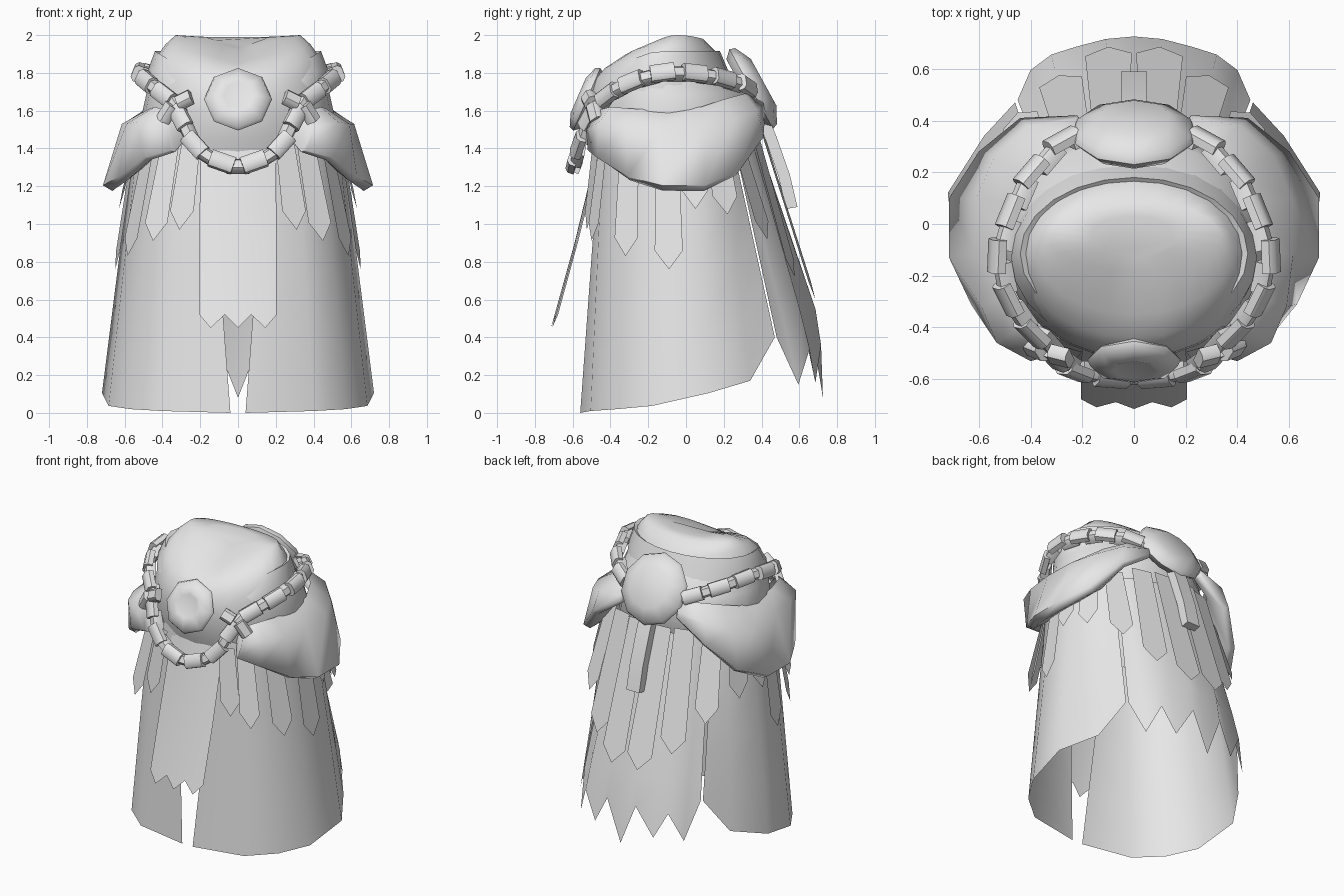
import bpy, bmesh, math
from mathutils import Vector, Matrix

if "Cube" in bpy.data.objects:
    bpy.data.objects.remove(bpy.data.objects["Cube"])

cloth = bpy.data.materials.new("light_grey")
cloth.diffuse_color = (0.8, 0.8, 0.8, 1)
cloth.use_nodes = True
cloth.node_tree.nodes["Principled BSDF"].inputs["Base Color"].default_value = cloth.diffuse_color


def finish(name, bm, angle=40, weld=True):
    if weld:
        bmesh.ops.remove_doubles(bm, verts=bm.verts, dist=0.0005)
    me = bpy.data.meshes.new(name)
    bm.to_mesh(me)
    bm.free()
    me.shade_smooth()
    me.set_sharp_from_angle(angle=math.radians(angle))
    me.materials.append(cloth)
    ob = bpy.data.objects.new(name, me)
    bpy.context.collection.objects.link(ob)
    return ob


def loft(bm, rows, closed=False, flip=False):
    vr = [[bm.verts.new(p) for p in r] for r in rows]
    n = len(rows[0])
    for a, b in zip(vr, vr[1:]):
        for i in range(n if closed else n - 1):
            j = (i + 1) % n
            f = [a[i], a[j], b[j], b[i]]
            bm.faces.new(f[::-1] if flip else f)
    return vr


def mir(p, s):
    return Vector((p[0] * s, p[1], p[2]))


# skirt: one open panel per side, split at the front and the back
hem = [(.04, -.56, 0), (.40, -.505, .01), (.57, -.365, .02), (.685, -.18, .037),
       (.72, .12, .105), (.58, .34, .17), (.46, .47, .4)]
waist = [(.15, -.455, 1.45), (.31, -.44, 1.45), (.45, -.33, 1.45), (.53, -.17, 1.45),
         (.55, .06, 1.45), (.46, .19, 1.45), (.38, .24, 1.45)]
for s, side in ((1, "right"), (-1, "left")):
    bm = bmesh.new()
    rows = [[mir(Vector(h).lerp(Vector(w), k / 4), s) for h, w in zip(hem, waist)] for k in range(5)]
    loft(bm, rows, flip=s < 0)
    finish("skirt_" + side, bm)

# back cape with a zigzag hem
half = [(.45, .48, .4), (.40, .595, .15), (.32, .655, .34), (.225, .685, .16), (.11, .715, .36), (0, .725, .08)]
low = [Vector(p) for p in half] + [mir(p, -1) for p in half[-2::-1]]
top = [Vector((p.x * .8, .25 + .13 * (1 - (p.x / .45) ** 2), 1.45)) for p in low]
mid = []
for p, t in zip(low, top):
    m = p.lerp(t, (.55 - p.z) / (1.45 - p.z))
    m.y += .04 * (1 - abs(p.x) / .45)
    mid.append(m)
bm = bmesh.new()
loft(bm, [low, mid, top])
finish("back_cape", bm, 60)

# front tabard with a three-point hem
cut = [(-.205, .52), (-.145, .45), (-.07, .52), (0, .45), (.07, .52), (.145, .45), (.205, .52)]
bm = bmesh.new()
loft(bm, [[(x, -.69 - (.025 if z < .5 else 0) + .3 * x * x, z) for x, z in cut],
          [(x, -.59 + .4 * x * x, .9) for x, z in cut],
          [(x * .98, -.505 + .5 * x * x, 1.25) for x, z in cut],
          [(x * .95, -.465 + .5 * x * x, 1.42) for x, z in cut]])
finish("front_tabard", bm)

# pointed feather strips: tip, root, half width
feathers = [((.31, -.525, .97), (.25, -.48, 1.42), .065), ((.45, -.50, .91), (.36, -.44, 1.42), .065),
            ((.585, -.32, .83), (.47, -.30, 1.42), .07), ((.65, -.09, .76), (.55, -.1, 1.42), .075),
            ((.63, .05, 1.08), (.55, .04, 1.42), .07), ((.57, .22, 1.05), (.50, .16, 1.45), .07),
            ((.45, .43, .92), (.39, .26, 1.48), .075), ((.29, .575, .72), (.24, .36, 1.5), .085),
            ((.10, .685, .6), (.09, .40, 1.5), .09)]
bm = bmesh.new()
for tip, root, w in feathers:
    for s in (1, -1):
        t, r = mir(tip, s), mir(root, s)
        out = Vector((t.x, t.y, 0)).normalized()
        if abs(t.y) > .4:
            out = Vector((t.x * .5, t.y, 0)).normalized()
        d = Vector((0, 0, 1)).cross(out) * w
        up = t + (r - t).normalized() * .1
        bm.faces.new([bm.verts.new(p) for p in (t, up + d, r + d * .8, r - d * .8, up - d)])
finish("feather_strips", bm, weld=False)

# shoulder pads: inner edge, bulge, lower edge, then tucked underside
inner = [(.38, -.48, 1.6), (.44, -.40, 1.62), (.47, -.27, 1.61), (.48, -.1, 1.6),
         (.47, .08, 1.62), (.42, .2, 1.66), (.32, .31, 1.69), (.2, .36, 1.68)]
bulge = [(.40, -.53, 1.5), (.53, -.46, 1.54), (.59, -.32, 1.53), (.615, -.12, 1.53),
         (.61, .1, 1.53), (.54, .26, 1.55), (.41, .38, 1.6), (.22, .41, 1.64)]
lower = [(.36, -.52, 1.39), (.5, -.47, 1.35), (.63, -.31, 1.25), (.715, -.13, 1.205),
         (.715, .1, 1.205), (.6, .28, 1.28), (.44, .41, 1.46), (.22, .42, 1.6)]
lip = [(x * .93, y * .95, z - .035 + .05 * abs(y)) for x, y, z in lower]
tuck = [(x * .75, y * .78, z + .07) for x, y, z in lower]
for s, side in ((1, "right"), (-1, "left")):
    bm = bmesh.new()
    v = loft(bm, [[mir(p, s) for p in r] for r in (tuck, lip, lower, bulge, inner)], flip=s < 0)
    for k in (0, -1):
        bm.faces.new([r[k] for r in v])
    bmesh.ops.recalc_face_normals(bm, faces=bm.faces)
    finish("shoulder_pad_" + side, bm, 75)


# neck parts: oval rings (z, half width, front y, back y, V-shaped front dip, back drop)
def ring(z, rx, yf, yb, dip=0, drop=0, n=24):
    pts = []
    for i in range(n):
        a = 2 * math.pi * i / n
        c, s = math.cos(a), math.sin(a)
        y = (yf + yb) / 2 + (yb - yf) / 2 * s
        v = dip * (1 - abs(c)) if s < 0 else drop * s * s
        pts.append((rx * c, y, z - v))
    return pts


# cowl draped around the neck and closed by a shallow top
bm = bmesh.new()
v = loft(bm, [ring(1.3, .5, -.44, .29), ring(1.45, .5, -.50, .33), ring(1.6, .505, -.525, .36),
              ring(1.69, .485, -.52, .33), ring(1.78, .46, -.49, .24, .02), ring(1.87, .44, -.44, .19, .06),
              ring(1.95, .385, -.35, .16, .1, .04), ring(2.0, .33, -.18, .09, .08, .02),
              ring(1.99, .17, -.13, .03, .06)], closed=True)
bm.faces.new(v[-1])
finish("cowl", bm, 60)
# low band standing around the sides and back of the cowl
bm = bmesh.new()
loft(bm, [ring(1.70, .475, -.51, .27, .08), ring(1.82, .475, -.48, .22, .2),
          ring(1.915, .44, -.41, .18, .26), ring(1.89, .40, -.38, .15, .26)], closed=True)
finish("collar_band", bm)


# faceted round brooches on a tilted axis: profile of (radius, height)
def brooch(name, centre, axis, sides, profile, turn, angle):
    rot = Vector(axis).to_track_quat('Z', 'Y').to_matrix().to_4x4()
    bm = bmesh.new()
    v = loft(bm, [[(r * math.cos(2 * math.pi * i / sides + turn), r * math.sin(2 * math.pi * i / sides + turn), h)
                   for i in range(sides)] for r, h in profile], closed=True)
    bm.faces.new(v[-1])
    bm.faces.new(v[0][::-1])
    bm.transform(Matrix.Translation(centre) @ rot)
    finish(name, bm, angle)


brooch("front_medallion", (0, -.525, 1.66), (0, -.92, .4), 8,
       [(.15, -.04), (.18, 0), (.17, .025), (.10, .05), (.08, .045)], math.pi / 2, 50)
brooch("back_disc", (0, .345, 1.715), (0, .876, .48), 10,
       [(.2, -.04), (.24, 0), (.23, .03), (.14, .075)], math.pi / 2, 50)

# strap hanging below the back disc
bm = bmesh.new()
loft(bm, [[(-.05, y - .06, z), (.05, y - .06, z), (.05, y, z + .01), (-.05, y, z + .01)]
          for y, z in ((.59, 1.08), (.55, 1.25), (.48, 1.45), (.42, 1.6))], closed=True)
bmesh.ops.holes_fill(bm, edges=bm.edges)
bmesh.ops.recalc_face_normals(bm, faces=bm.faces)
finish("back_strap", bm)

# chain: bevelled links spaced along a draped path
path = [(.2, .35, 1.70), (.3, .3, 1.74), (.42, .16, 1.78), (.48, .02, 1.80), (.52, -.12, 1.80),
        (.50, -.24, 1.77), (.44, -.36, 1.72), (.35, -.45, 1.65), (.295, -.515, 1.55), (.24, -.555, 1.43),
        (.16, -.58, 1.36), (.07, -.59, 1.32), (0, -.59, 1.31)]
pts = [Vector(p) for p in path] + [mir(p, -1) for p in path[-2::-1]]
length = [0]
for a, b in zip(pts, pts[1:]):
    length.append(length[-1] + (b - a).length)


def along(d):
    d = min(max(d, 0), length[-1])
    i = next(k for k in range(1, len(pts)) if d <= length[k] + 1e-6)
    return pts[i - 1].lerp(pts[i], (d - length[i - 1]) / (length[i] - length[i - 1]))


def link(bm, pos, tangent, size, lift=0):
    out = Vector((pos.x, pos.y + .1, .2))
    x = tangent.normalized()
    z = (out - x * out.dot(x)).normalized()
    m = Matrix((x, z.cross(x), z)).transposed().to_4x4()
    sx, sy, sz = (k / 2 for k in size)
    prof = [(-sy, -sz), (sy, -sz), (sy, sz * .3), (sy * .6, sz), (-sy * .6, sz), (-sy, sz * .3)]
    tm = Matrix.Translation(pos + z * lift) @ m
    v = loft(bm, [[tm @ Vector((e, y, z)) for y, z in prof] for e in (-sx, sx)], closed=True, flip=True)
    bm.faces.new(v[0])
    bm.faces.new(v[1][::-1])


bm = bmesh.new()
count = 2 * round(length[-1] / .085 / 2)
for i in range(count + 1):
    d = length[-1] * i / count
    t = along(d + .04) - along(d - .04)
    if i % 2 == 0:
        link(bm, along(d), t, (.12, .07, .06), -.006)
    else:
        link(bm, along(d), t, (.13, .09, .05), .014)
# clasp blocks where the chain meets the shoulders
for s in (1, -1):
    link(bm, mir((.38, -.485, 1.59), s), Vector((s * .5, .2, -.8)), (.1, .08, .05))
    link(bm, mir((.285, -.515, 1.66), s), Vector((s * .8, .2, -.4)), (.08, .08, .05))
bmesh.ops.recalc_face_normals(bm, faces=bm.faces)
finish("chain", bm, 45, weld=False)
